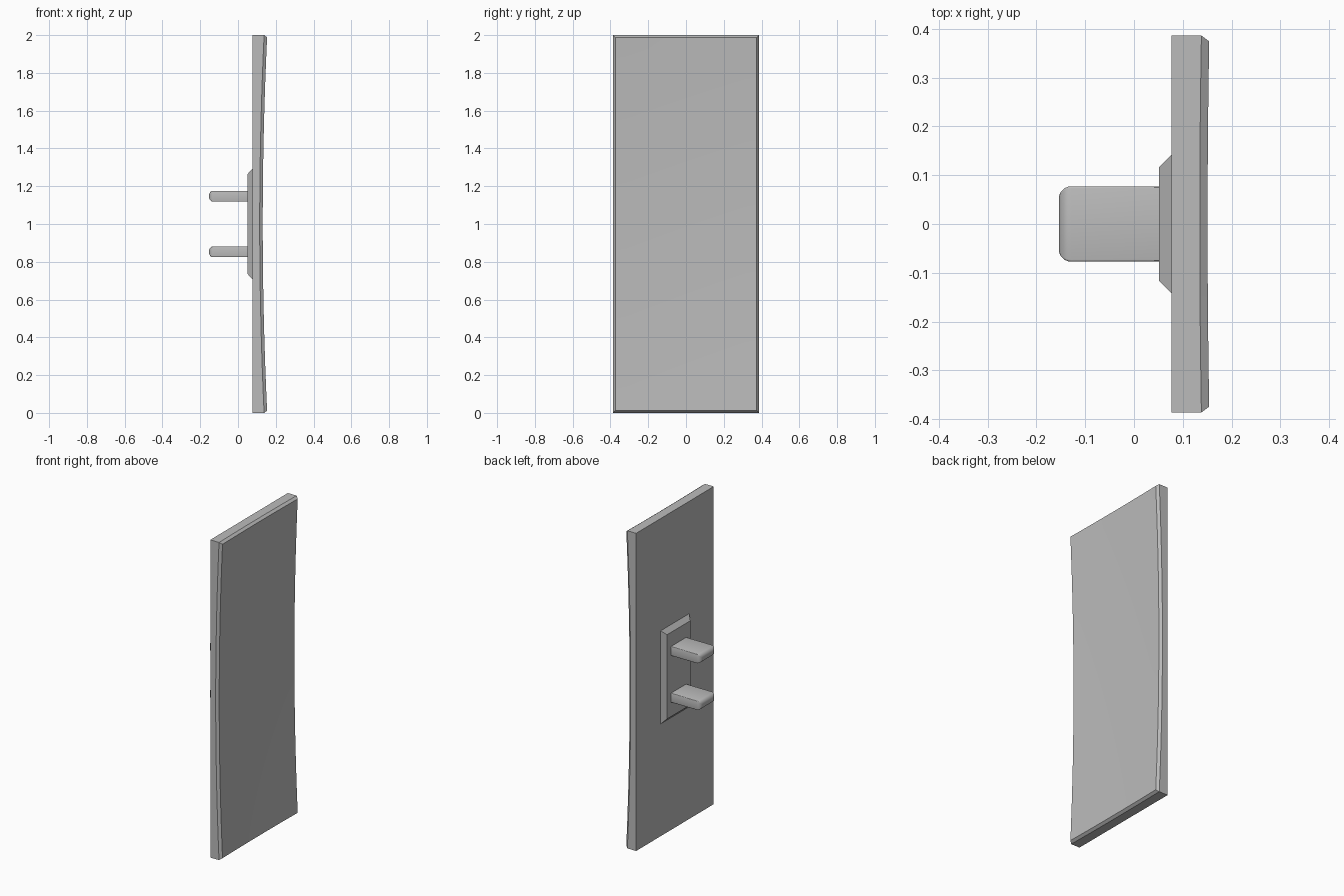
import bpy, bmesh, math

cube = bpy.data.objects.get("Cube")
if cube:
    bpy.data.objects.remove(cube, do_unlink=True)

grey = bpy.data.materials.new("plain grey")
grey.use_nodes = True
COLOUR = (0.5, 0.5, 0.5, 1)
grey.diffuse_color = COLOUR
grey.node_tree.nodes["Principled BSDF"].inputs["Base Color"].default_value = COLOUR

MID = 1.0        # height of the centre
BACK_X = 0.077   # rear plane of the panel
MOUNT_X = 0.051  # rear plane of the mounting plate


def finish(name, bm, z=MID):
    """Turn a bmesh into an object, smooth except at sharp edges."""
    bmesh.ops.recalc_face_normals(bm, faces=bm.faces)
    for f in bm.faces:
        f.smooth = True
    for e in bm.edges:
        e.smooth = e.calc_face_angle(0) < math.radians(30)
    mesh = bpy.data.meshes.new(name)
    bm.to_mesh(mesh)
    bm.free()
    mesh.materials.append(grey)
    obj = bpy.data.objects.new(name, mesh)
    obj.location.z = z
    bpy.context.collection.objects.link(obj)
    return obj


def loft(rings):
    """Skin a list of equal closed rings and cap both ends."""
    bm = bmesh.new()
    loops = [[bm.verts.new(p) for p in ring] for ring in rings]
    n = len(loops[0])
    for a, b in zip(loops, loops[1:]):
        for i in range(n):
            j = (i + 1) % n
            bm.faces.new((a[i], a[j], b[j], b[i]))
    bm.faces.new(loops[0])
    bm.faces.new(loops[-1])
    return bm


def rectangle(x, hy, hz, r=0, steps=3):
    """Ring of a rectangle across x, with corners rounded by r."""
    if not r:
        return [(x, sy * hy, sz * hz) for sy, sz in ((1, 1), (-1, 1), (-1, -1), (1, -1))]
    ring = []
    for k, (sy, sz) in enumerate(((1, 1), (-1, 1), (-1, -1), (1, -1))):
        for i in range(steps + 1):
            a = math.pi / 2 * (k + i / steps)
            ring.append((x, sy * (hy - r) + r * math.cos(a), sz * (hz - r) + r * math.sin(a)))
    return ring


# Panel: dished front face, chamfered rim, flat back
HY, HZ, CHAMFER = 0.386, 1.0, 0.012
DISH_RADIUS, DISH_X = 21, 0.1275
bm = bmesh.new()
bmesh.ops.create_grid(bm, x_segments=12, y_segments=32, size=1)
for v in bm.verts:
    y, z = v.co.x * (HY - CHAMFER), v.co.y * (HZ - CHAMFER)
    v.co = (DISH_X + (y * y + z * z) / (2 * DISH_RADIUS), y, z)


def extrude_rim(edges):
    out = bmesh.ops.extrude_edge_only(bm, edges=edges)["geom"]
    verts = [g for g in out if isinstance(g, bmesh.types.BMVert)]
    return verts, [e for e in bm.edges if e.is_boundary]


verts, rim = extrude_rim([e for e in bm.edges if e.is_boundary])
for v in verts:
    v.co.x -= 0.016
    v.co.y *= HY / (HY - CHAMFER)
    v.co.z *= HZ / (HZ - CHAMFER)
verts, rim = extrude_rim(rim)
for v in verts:
    v.co.x = BACK_X
bmesh.ops.contextual_create(bm, geom=rim)
finish("dished_panel", bm)

# Mounting plate with bevelled sides
finish("mounting_plate", loft([rectangle(BACK_X, 0.142, 0.293),
                               rectangle(MOUNT_X, 0.116, 0.265)]))

# Two flat prongs with rounded tips
TIP_X, TIP_R = -0.154, 0.025
for name, offset in (("upper_prong", 0.147), ("lower_prong", -0.147)):
    rings = [rectangle(MOUNT_X, 0.077, 0.029, 0.004)]
    for i in range(8):
        a = math.pi / 2 * i / 7
        inset = TIP_R * (1 - math.cos(a))
        rings.append(rectangle(TIP_X + TIP_R * (1 - math.sin(a)),
                               0.077 - inset, 0.029 - inset, 0.0039))
    finish(name, loft(rings), MID + offset)
